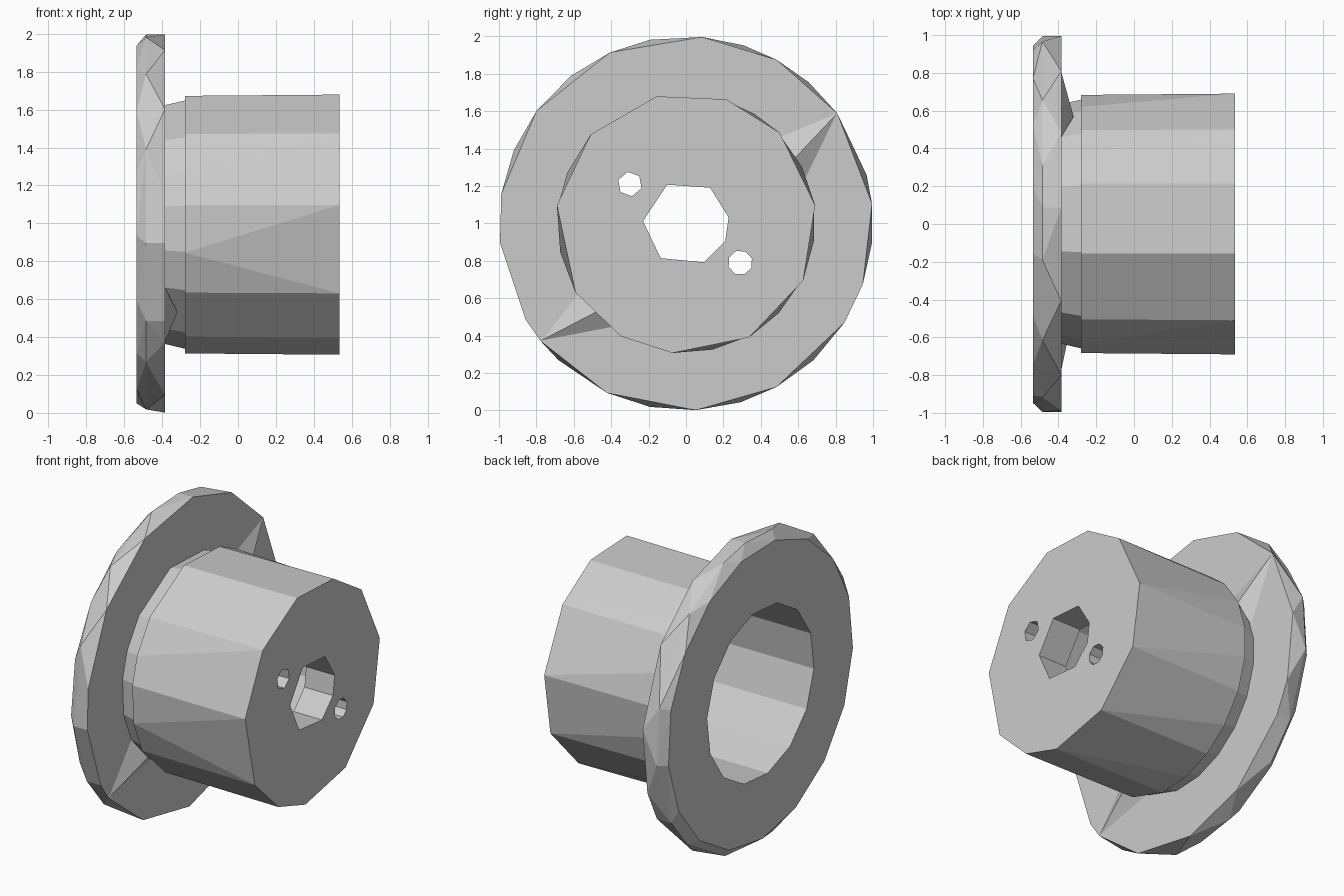
import bpy
import bmesh
from math import sin, cos, radians
from mathutils import Vector

cube = bpy.data.objects.get("Cube")
if cube:
    bpy.data.objects.remove(cube, do_unlink=True)

# Single grey material
grey = bpy.data.materials.new("plain grey")
grey.use_nodes = True
colour = (0.6, 0.6, 0.6, 1)
grey.diffuse_color = colour
grey.node_tree.nodes["Principled BSDF"].inputs["Base Color"].default_value = colour


def even(sides, start=0):
    return [start - 180 + 360 * i / sides for i in range(sides)]


def point(x, radius, angle, cy=0, cz=1):
    a = radians(angle)
    return Vector((x, cy + radius * cos(a), cz + radius * sin(a)))


def ring(bm, x, radius, angles, cy=0, cz=1):
    """Polygon ring around the x direction, kept with its sorted angles."""
    angles = sorted(angles)
    return [(a, bm.verts.new(point(x, radius, a, cy, cz))) for a in angles]


def bridge(bm, a, b):
    """Join two rings by triangles, or by quads where the angles match."""
    n, m, i, j = len(a), len(b), 0, 0
    while i < n or j < m:
        next_a = a[(i + 1) % n][0] + 360 * ((i + 1) // n) if i < n else 9999
        next_b = b[(j + 1) % m][0] + 360 * ((j + 1) // m) if j < m else 9999
        va, vb = a[i % n][1], b[j % m][1]
        wa, wb = a[(i + 1) % n][1], b[(j + 1) % m][1]
        if next_a == next_b:
            bm.faces.new((va, wa, wb, vb))
            i, j = i + 1, j + 1
        elif next_a < next_b:
            bm.faces.new((va, wa, vb))
            i += 1
        else:
            bm.faces.new((va, wb, vb))
            j += 1


def fill(bm, loops):
    """Flat cap bounded by an outer ring and hole rings."""
    edges = []
    for loop in loops:
        verts = [v for _, v in loop]
        edges += [bm.edges.get((v, verts[k - 1])) for k, v in enumerate(verts)]
    bmesh.ops.triangle_fill(bm, use_beauty=True, use_dissolve=False,
                            edges=edges, normal=(1, 0, 0))


def finish(name, bm):
    bmesh.ops.recalc_face_normals(bm, faces=bm.faces)
    mesh = bpy.data.meshes.new(name)
    bm.to_mesh(mesh)
    bm.free()
    mesh.materials.append(grey)
    bpy.context.collection.objects.link(bpy.data.objects.new(name, mesh))


# Facet angles of the hub and flange
hub_end = [103, 72, 44, 8, -26, -61, -96, -120, -148, 172, 137]
hub_base = hub_end + [157, -167, 26, -8, -44, -78, 58]
rim_front = [85, 61, 36, 6, -19, -32, -61, -87, -115, -141, -149, -174, 171, 143, 114]
rim_middle = [85, 72, 49, 15, -6, -32, -47, -73, -101, -133, -149, -174, 157, 128, 101]

END, FLOOR, STEP, FLANGE, CHAMFER, BACK = 0.535, 0.33, -0.28, -0.385, -0.485, -0.535

# Flanged hub: outer skin from the closed end to the open back, then the cavity
bm = bmesh.new()
skin = [
    ring(bm, END, 0.697, hub_end),
    ring(bm, STEP, 0.69, hub_base),
    ring(bm, STEP, 0.665, hub_base),
    ring(bm, FLANGE, 0.64, hub_base),
    ring(bm, FLANGE, 1.0, rim_front),
    ring(bm, CHAMFER, 1.0, rim_middle),
    ring(bm, BACK, 0.95, even(17, 4)),
    ring(bm, BACK, 0.55, even(14, 5)),
    ring(bm, FLOOR, 0.55, even(14, 5)),
]
for a, b in zip(skin, skin[1:]):
    bridge(bm, a, b)

# Central bore and two bolt holes through the end wall
bore = [116, 56, 8, -24, -65, -126, 177]
outer_loops, inner_loops = [skin[0]], [skin[-1]]
for radius, angles, cy, cz in (
    (0.23, bore, 0, 1),
    (0.066, even(6, 40), -0.30, 1.21),
    (0.066, even(8, 20), 0.29, 0.79),
):
    front = ring(bm, END, radius, angles, cy, cz)
    back = ring(bm, FLOOR, radius, angles, cy, cz)
    bridge(bm, front, back)
    outer_loops.append(front)
    inner_loops.append(back)
fill(bm, outer_loops)
fill(bm, inner_loops)
finish("flanged_hub", bm)

# Thin webs running from the neck out to the flange rim
for name, tip, low, high in (("upper_web", 36, 17, 44), ("lower_web", -141, -148, -122)):
    bm = bmesh.new()
    for p in (point(FLANGE, 0.995, tip), point(FLANGE, 0.64, low),
              point(FLANGE, 0.64, high), point(-0.32, 0.66, (low + high) / 2)):
        bm.verts.new(p)
    bmesh.ops.convex_hull(bm, input=bm.verts)
    finish(name, bm)
